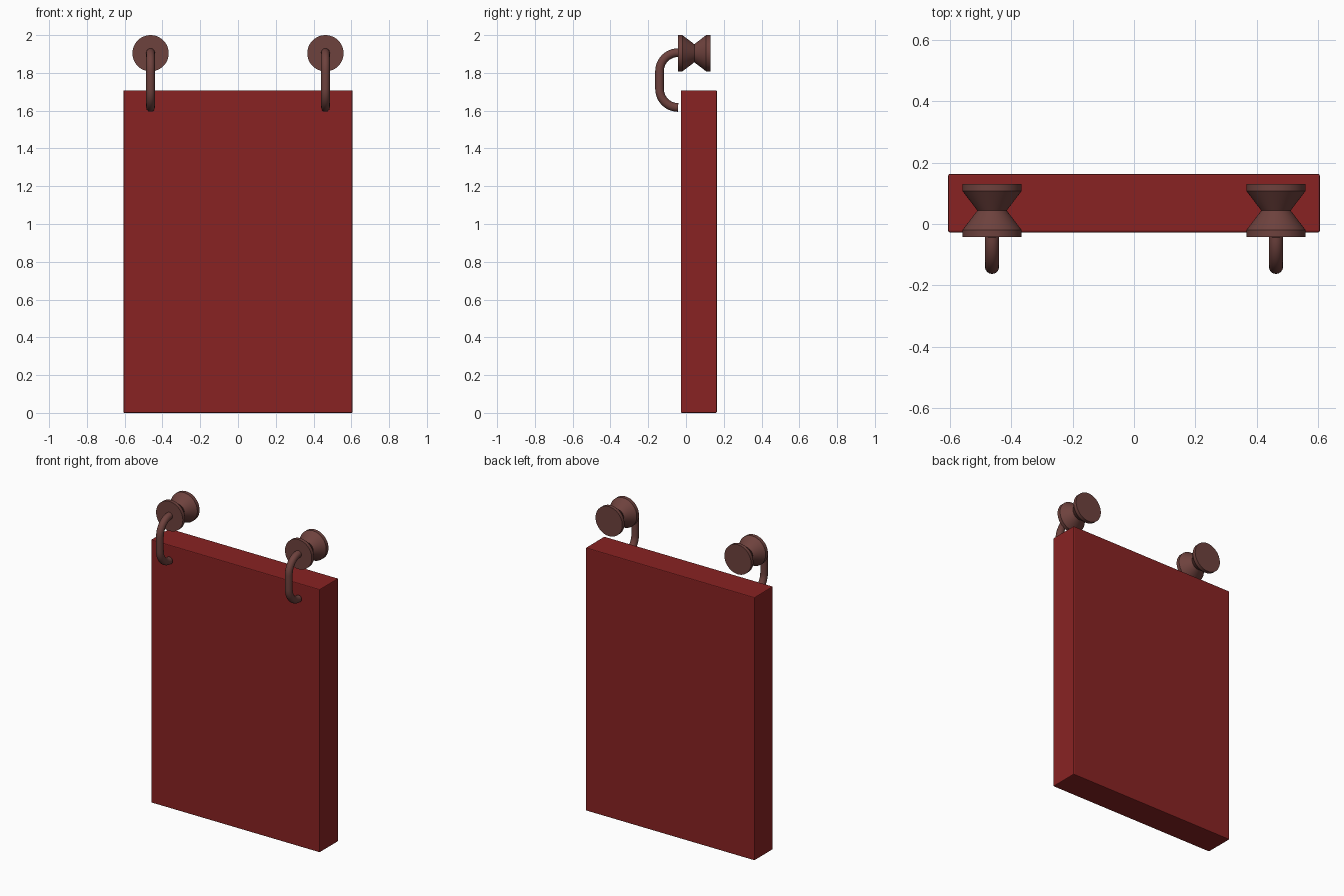
import bpy, bmesh, math
from mathutils import Matrix

if "Cube" in bpy.data.objects:
    bpy.data.objects.remove(bpy.data.objects["Cube"])


def material(name, rgb):
    m = bpy.data.materials.new(name)
    m.diffuse_color = (*rgb, 1)
    m.use_nodes = True
    m.node_tree.nodes["Principled BSDF"].inputs["Base Color"].default_value = m.diffuse_color
    return m


RED = material("deep red", (0.25, 0.0165, 0.0165))
BROWN = material("reddish brown", (0.155, 0.054, 0.047))


def add_mesh(name, bm, mat):
    bmesh.ops.recalc_face_normals(bm, faces=bm.faces)
    me = bpy.data.meshes.new(name)
    bm.to_mesh(me)
    bm.free()
    ob = bpy.data.objects.new(name, me)
    bpy.context.collection.objects.link(ob)
    me.materials.append(mat)
    return ob


def select(ob):
    bpy.ops.object.select_all(action='DESELECT')
    ob.select_set(True)
    bpy.context.view_layer.objects.active = ob


def smooth(ob):
    select(ob)
    bpy.ops.object.shade_smooth_by_angle(angle=math.radians(30))


# Door slab with slightly softened edges
bm = bmesh.new()
bmesh.ops.create_cube(bm, size=1, matrix=Matrix.Translation((0, 0.068, 0.854))
                      @ Matrix.Diagonal((1.212, 0.19, 1.708, 1)))
bmesh.ops.bevel(bm, geom=bm.edges[:], offset=0.005, segments=2, profile=0.5, affect='EDGES')
add_mesh("door_panel", bm, RED)

WHEEL_Z, SIDE_X = 1.904, 0.463
# Spool profile: (y, radius)
SPOOL = [(-0.042, 0.096), (-0.019, 0.096), (0.044, 0.048), (0.107, 0.096), (0.130, 0.096)]
SIDES = 48


def wheel(name, x):
    bm = bmesh.new()
    rings = []
    for y, r in SPOOL:
        rings.append([bm.verts.new((x + r * math.cos(a), y, WHEEL_Z + r * math.sin(a)))
                      for a in (2 * math.pi * i / SIDES for i in range(SIDES))])
    for lo, hi in zip(rings, rings[1:]):
        for i in range(SIDES):
            j = (i + 1) % SIDES
            bm.faces.new((lo[i], lo[j], hi[j], hi[i]))
    bm.faces.new(rings[0])
    bm.faces.new(rings[-1])
    smooth(add_mesh(name, bm, BROWN))


def hook(name, x):
    # C-shaped bent rod from the wheel hub down to the door face
    r, y_end, z_top, z_bot = 0.098, -0.042, 1.907, 1.617
    arc = [math.radians(90 + 90 * i / 12) for i in range(13)]
    pts = [(y_end + r * math.cos(a), z_top - r + r * math.sin(a)) for a in arc]
    pts += [(y, z_top + z_bot - z) for y, z in reversed(pts)]
    cu = bpy.data.curves.new(name, 'CURVE')
    cu.dimensions = '3D'
    cu.bevel_depth = 0.023
    cu.bevel_resolution = 6
    cu.use_fill_caps = True
    sp = cu.splines.new('POLY')
    sp.points.add(len(pts) - 1)
    for p, (y, z) in zip(sp.points, pts):
        p.co = (x, y, z, 1)
    cu.materials.append(BROWN)
    ob = bpy.data.objects.new(name, cu)
    bpy.context.collection.objects.link(ob)
    select(ob)
    bpy.ops.object.convert(target='MESH')
    smooth(bpy.context.view_layer.objects.active)


for label, s in (("left", -1), ("right", 1)):
    wheel(label + "_roller", s * SIDE_X)
    hook(label + "_hanger", s * SIDE_X)
